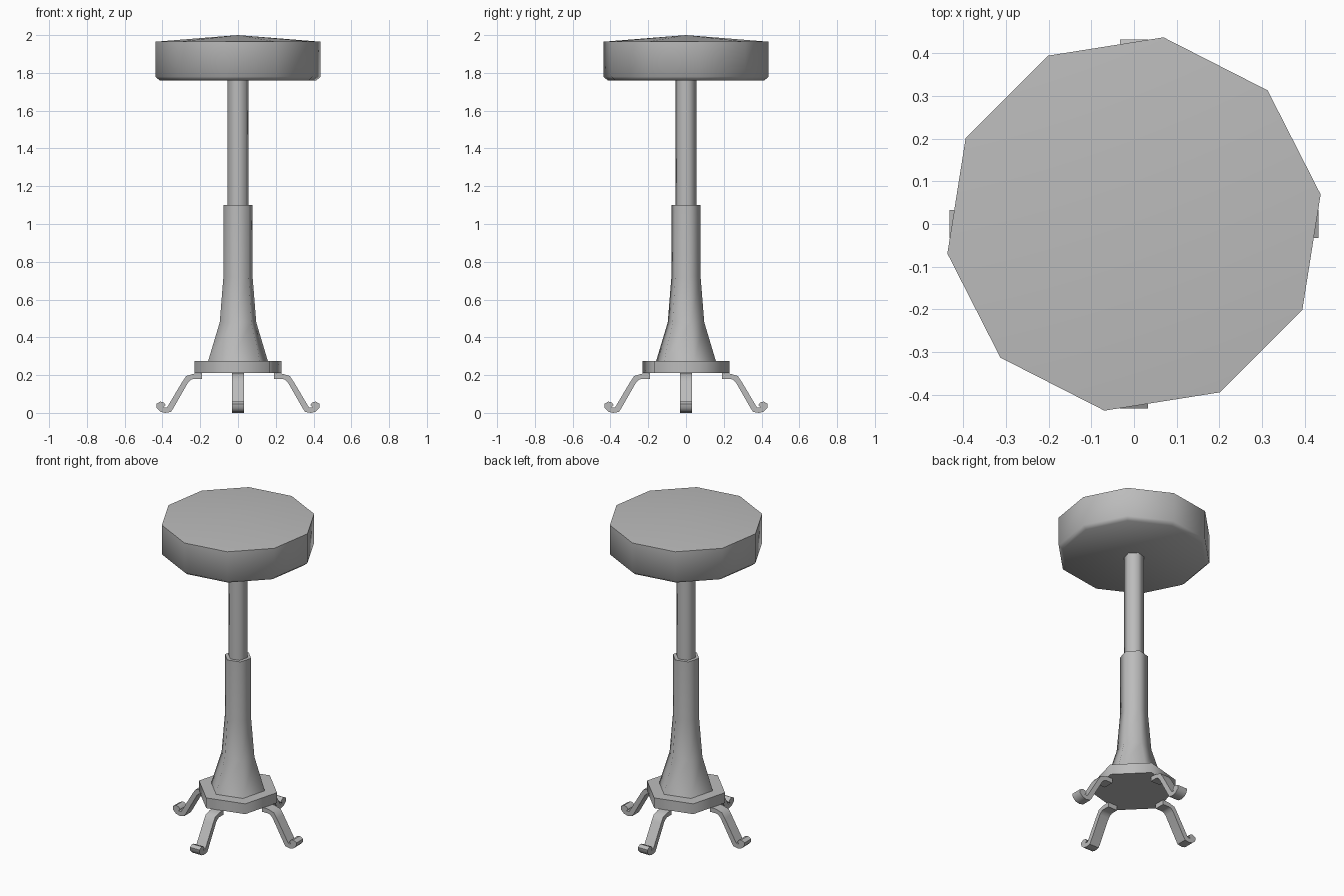
import bpy, bmesh
from math import radians, cos, sin

if "Cube" in bpy.data.objects:
    bpy.data.objects.remove(bpy.data.objects["Cube"], do_unlink=True)

grey = bpy.data.materials.new("plain grey")
grey.use_nodes = True
grey.diffuse_color = (0.5, 0.5, 0.5, 1)
grey.node_tree.nodes["Principled BSDF"].inputs["Base Color"].default_value = (0.5, 0.5, 0.5, 1)


def finish(name, bm, smooth_angle):
    bmesh.ops.recalc_face_normals(bm, faces=bm.faces[:])
    mesh = bpy.data.meshes.new(name)
    bm.to_mesh(mesh)
    bm.free()
    mesh.materials.append(grey)
    obj = bpy.data.objects.new(name, mesh)
    bpy.context.collection.objects.link(obj)
    bpy.ops.object.select_all(action='DESELECT')
    obj.select_set(True)
    bpy.context.view_layer.objects.active = obj
    bpy.ops.object.shade_smooth_by_angle(angle=radians(smooth_angle))
    return obj


def lathe(name, profile, sides, turn, apex=None):
    """Stack rings of (radius, height), capped flat or with a low point."""
    bm = bmesh.new()
    rings = []
    for r, z in profile:
        angles = [radians(turn + 360 * i / sides) for i in range(sides)]
        rings.append([bm.verts.new((r * cos(a), r * sin(a), z)) for a in angles])
    bm.faces.new(rings[0])
    for low, high in zip(rings, rings[1:]):
        for i in range(sides):
            j = (i + 1) % sides
            bm.faces.new((low[i], low[j], high[j], high[i]))
    if apex is None:
        bm.faces.new(rings[-1])
    else:
        tip = bm.verts.new((0, 0, apex))
        for i in range(sides):
            bm.faces.new((rings[-1][i], rings[-1][(i + 1) % sides], tip))
    return finish(name, bm, 65)


# Padded ten-sided seat with a slightly peaked top
lathe("seat", [(0.42, 1.76), (0.443, 1.78), (0.443, 1.965)], 10, 9, apex=2.0)

# Six-sided post, flared column and base plate
lathe("post", [(0.057, 1.05), (0.057, 1.77)], 6, 15)
lathe("column", [(0.165, 0.27), (0.1, 0.48), (0.08, 0.72), (0.08, 1.1)], 6, 15)
lathe("base_plate", [(0.238, 0.21), (0.238, 0.275)], 6, 15)

# Bent strap legs with curled feet, as a side profile of (distance out, height)
LEG = [(0.19, 0.21), (0.235, 0.207), (0.275, 0.195), (0.295, 0.165),
       (0.375, 0.03), (0.395, 0.028), (0.383, 0.04), (0.393, 0.055),
       (0.41, 0.06), (0.433, 0.048), (0.43, 0.025), (0.41, 0.006),
       (0.385, 0), (0.355, 0.005), (0.345, 0.02), (0.265, 0.16),
       (0.25, 0.175), (0.235, 0.18), (0.19, 0.18)]


def leg(name, turn):
    bm = bmesh.new()
    face = bm.faces.new([bm.verts.new((x, -0.033, z)) for x, z in LEG])
    swept = bmesh.ops.extrude_face_region(bm, geom=[face])["geom"]
    moved = [g for g in swept if isinstance(g, bmesh.types.BMVert)]
    bmesh.ops.translate(bm, verts=moved, vec=(0, 0.066, 0))
    finish(name, bm, 40).rotation_euler.z = radians(turn)


for i, side in enumerate(("left", "back", "right", "front")):
    leg(side + "_leg", 90 * i)
